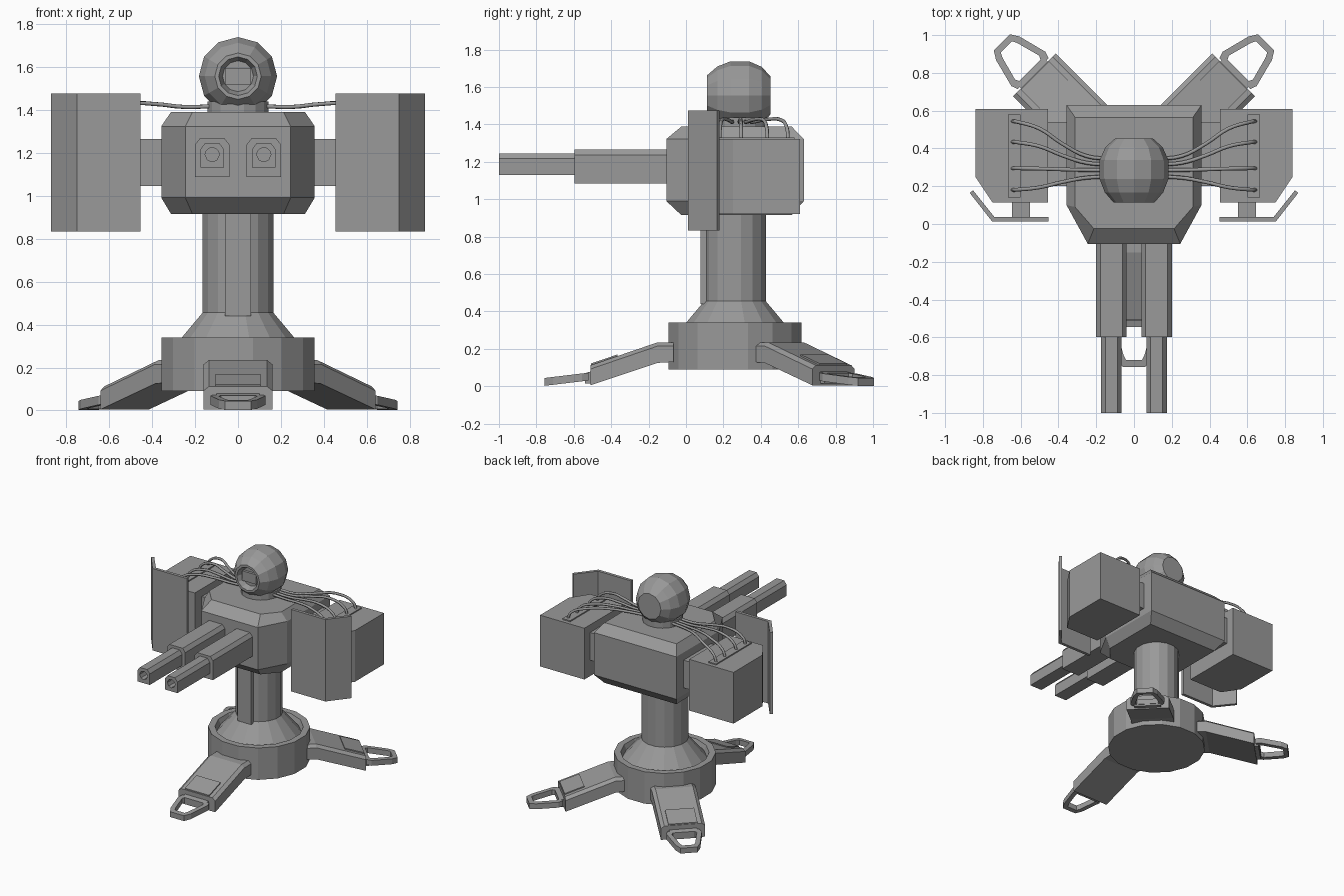
import bpy, bmesh
from math import cos, sin, pi, radians
from mathutils import Matrix, Vector

cube = bpy.data.objects.get("Cube")
if cube:
    bpy.data.objects.remove(cube, do_unlink=True)

GREY = (0.32, 0.32, 0.32, 1)
metal = bpy.data.materials.new("grey metal")
metal.use_nodes = True
metal.diffuse_color = GREY
metal.node_tree.nodes["Principled BSDF"].inputs["Base Color"].default_value = GREY


def loft(name, rings, matrix=None, loop=False):
    """Skin a list of equal rings; cap the ends, or join them when loop is set."""
    bm = bmesh.new()
    rows = [[bm.verts.new(p) for p in ring] for ring in rings]
    pairs = list(zip(rows, rows[1:]))
    if loop:
        pairs.append((rows[-1], rows[0]))
    else:
        bm.faces.new(rows[0])
        bm.faces.new(rows[-1])
    for a, b in pairs:
        for i in range(len(a)):
            j = (i + 1) % len(a)
            bm.faces.new((a[i], a[j], b[j], b[i]))
    bmesh.ops.recalc_face_normals(bm, faces=bm.faces)
    if matrix:
        bm.transform(matrix)
    mesh = bpy.data.meshes.new(name)
    bm.to_mesh(mesh)
    bm.free()
    mesh.materials.append(metal)
    obj = bpy.data.objects.new(name, mesh)
    bpy.context.collection.objects.link(obj)
    return obj


def prism(name, outline, z0, z1):
    return loft(name, [[(x, y, z) for x, y in outline] for z in (z0, z1)])


def box(name, x, y, z):
    return prism(name, [(x[0], y[0]), (x[1], y[0]), (x[1], y[1]), (x[0], y[1])], *z)


def circle(r, sides, turn=0.0):
    return [(r * cos(2 * pi * (i + turn) / sides), r * sin(2 * pi * (i + turn) / sides))
            for i in range(sides)]


def lathe_z(name, profile, y, sides):
    return loft(name, [[(a, y + b, z) for a, b in circle(r, sides, 0.5)] for r, z in profile])


def mirror(points, s):
    return [(s * x, y) for x, y in points]


# Pedestal: drum with a grooved rim and cone, then the column
CY = 0.262
lathe_z("base_drum", [(0.363, 0.09), (0.363, 0.34), (0.315, 0.34), (0.3, 0.3),
                      (0.168, 0.455)], CY, 16)
lathe_z("column", [(0.168, 0.44), (0.168, 0.93)], CY, 16)
box("column_plate", (-0.06, 0.06), (0.078, 0.15), (0.44, 0.93))


# Legs: sloped beam with chamfered top edges, hatch plate and open foot loop
def leg(name, angle, y):
    place = Matrix.Translation((0, y, 0)) @ Matrix.Rotation(radians(angle), 4, 'Z')
    rings = []
    for side, drop in ((-0.16, 0.02), (-0.135, 0), (0.135, 0), (0.16, 0.02)):
        top = [(0.3, 0.235), (0.385, 0.235), (0.745, 0.112)]
        bottom = [(0.745, 0.005), (0.385, 0.125), (0.3, 0.13)]
        rings.append([(d, side, z - drop) for d, z in top] +
                     [(d, side, z) for d, z in bottom])
    loft(name + "_beam", rings, place)
    loft(name + "_hatch", [[(d, s, z) for d, z in
                            ((0.6, 0.15), (0.6, 0.17), (0.742, 0.122), (0.742, 0.1))]
                           for s in (-0.105, 0.105)], place)
    box_pts = ((0.72, 0.015), (0.72, 0.085), (0.775, 0.07), (0.775, 0.015))
    loft(name + "_ankle", [[(d, s, z) for d, z in box_pts] for s in (-0.1, 0.1)], place)

    def outline(points, lift):
        full = points + [(d, -s) for d, s in reversed(points)]
        return [(d, s, 0.03 - (d - 0.76) * 0.12 + lift) for d, s in full]
    outer = [(0.755, 0.115), (0.79, 0.128), (0.945, 0.088), (0.99, 0.06)]
    inner = [(0.78, 0.08), (0.80, 0.09), (0.93, 0.055), (0.955, 0.042)]
    loft(name + "_foot", [outline(outer, 0), outline(outer, 0.042),
                          outline(inner, 0.042), outline(inner, 0)], place, loop=True)


leg("front_leg", -90, CY - 0.028)
leg("back_left_leg", 45, CY)
leg("back_right_leg", 135, CY)

# Main housing: tapered prow with chamfered top and bottom
wide = [(-0.357, 0.63), (-0.357, 0.1), (-0.245, -0.105)]
slim = [(-0.312, 0.565), (-0.312, 0.09), (-0.212, -0.025)]
wide += mirror(reversed(wide), -1)
slim += mirror(reversed(slim), -1)
loft("housing", [[(x, y, z) for x, y in pts] for pts, z in
                 ((slim, 0.915), (wide, 0.99), (wide, 1.322), (slim, 1.388))])


# Guns: arched section, sleeve and hollow barrel
def arch(w, b, t, c):
    h = c * 1.3
    half = [(0, t), (w - c, t), (w, t - h), (w, 1.19), (w, b), (0, b)]
    return half + [(-x, z) for x, z in reversed(half[1:-1])]


def gun(name, x):
    sleeve = arch(0.08, 1.085, 1.265, 0.022)
    loft(name + "_sleeve", [[(x + a, y, z) for a, z in sleeve] for y in (-0.597, -0.05)])
    tube = arch(0.054, 1.13, 1.245, 0.022)
    bore = []
    for a, z in tube:
        d = Vector((a, z - 1.19)).normalized() * 0.033
        bore.append((d.x, d.y + 1.19))
    loft(name + "_barrel", [[(x + a, y, z) for a, z in pts] for pts, y in
                            ((tube, -0.55), (tube, -1.0), (bore, -1.0), (bore, -0.85))])


# Side pods with shields, brackets and cables
def cable(name, points):
    curve = bpy.data.curves.new(name, 'CURVE')
    curve.dimensions = '3D'
    curve.bevel_depth = 0.01
    curve.bevel_resolution = 1
    curve.resolution_u = 4
    curve.use_fill_caps = True
    spline = curve.splines.new('BEZIER')
    spline.bezier_points.add(len(points) - 1)
    for bp, p in zip(spline.bezier_points, points):
        bp.co = p
        bp.handle_left_type = bp.handle_right_type = 'AUTO'
    curve.materials.append(metal)
    bpy.context.collection.objects.link(bpy.data.objects.new(name, curve))


for side, s in (("left", 1), ("right", -1)):
    gun(side + "_gun", s * 0.12)
    box(side + "_arm", (s * 0.3, s * 0.5), (0.2, 0.54), (1.045, 1.262))
    prism(side + "_pod", mirror([(0.455, 0.61), (0.84, 0.61), (0.84, 0.25),
                                 (0.75, 0.115), (0.455, 0.115)], s), 0.92, 1.322)
    box(side + "_shield_bracket", (s * 0.55, s * 0.645), (0.02, 0.13), (1.05, 1.25))
    prism(side + "_shield", mirror([(0.453, 0.012), (0.75, 0.012), (0.87, 0.165),
                                    (0.852, 0.178), (0.738, 0.036), (0.453, 0.036)], s),
          0.832, 1.475)
    box(side + "_cable_socket", (s * 0.6, s * 0.667), (0.14, 0.58), (1.31, 1.331))
    for i, (y0, y1) in enumerate(((0.545, 0.345), (0.435, 0.315), (0.295, 0.285), (0.18, 0.25))):
        path = ((0.645, 0, 1.32), (0.62, 0.02, 1.375), (0.5, 0.2, 1.425),
                (0.38, 0.6, 1.425), (0.25, 0.93, 1.412), (0.12, 1, 1.415))
        cable(f"{side}_cable_{i + 1}", [(s * x, y0 + (y1 - y0) * f, z) for x, f, z in path])

# Neck and faceted ball head with a recessed eye
HY, HZ = 0.288, 1.555
lathe_z("neck", [(0.145, 1.37), (0.145, 1.437)], HY, 16)
head = ((0.1, 0.165), (0.152, 0.118), (0.182, 0.05), (0.182, -0.05), (0.155, -0.12),
        (0.108, -0.175), (0.09, -0.175), (0.072, -0.13))
loft("head", [[(a, HY + y, HZ + b) for a, b in circle(r, 12)] for r, y in head])
box("eye_lens", (-0.06, 0.06), (HY - 0.15, HY - 0.1), (HZ - 0.038, HZ + 0.038))
